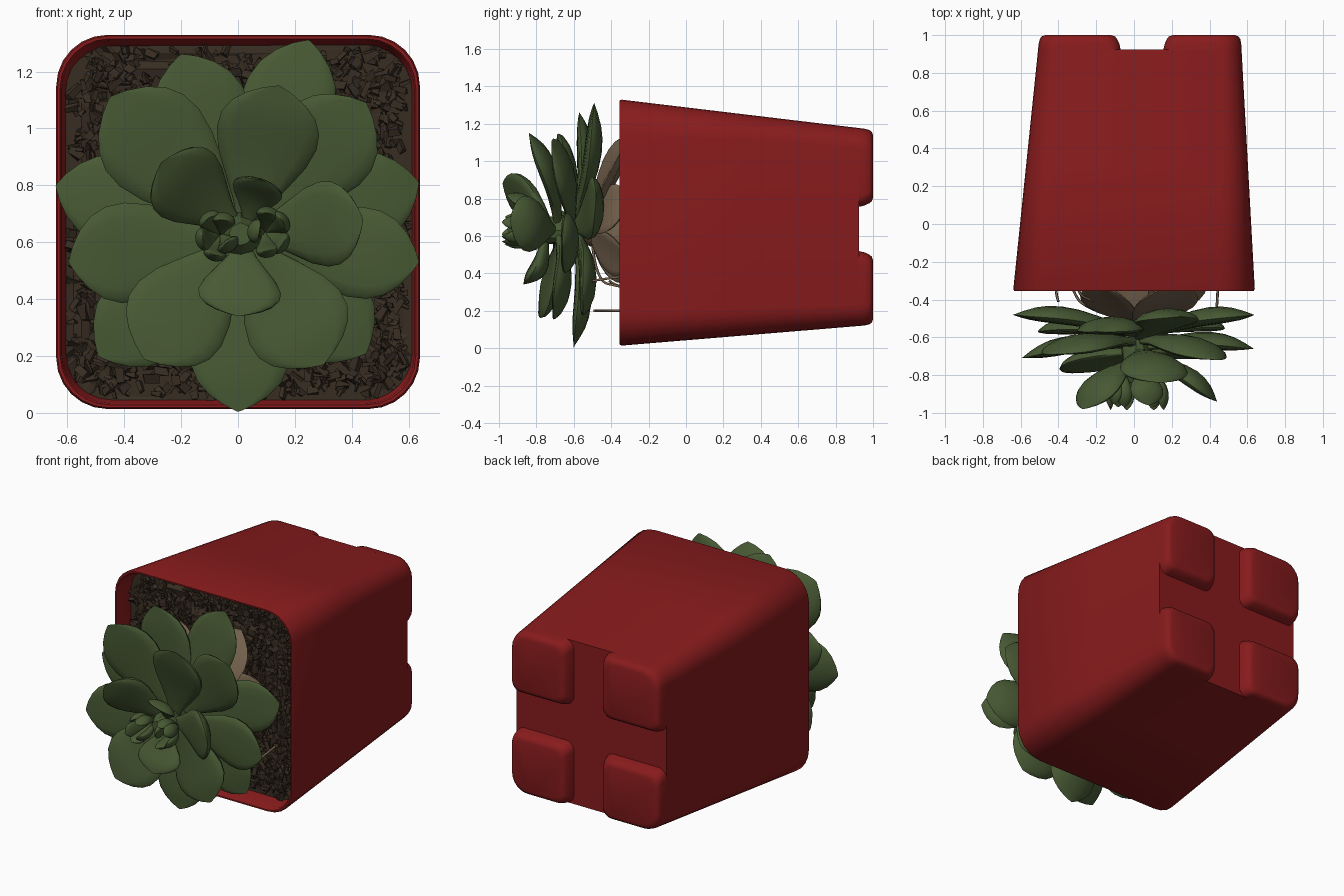
import bpy, bmesh, math, random
from mathutils import Vector, Matrix, Euler

if "Cube" in bpy.data.objects:
    bpy.data.objects.remove(bpy.data.objects["Cube"])

random.seed(7)


def material(name, rgb):
    m = bpy.data.materials.new(name)
    m.diffuse_color = (*rgb, 1)
    m.use_nodes = True
    m.node_tree.nodes["Principled BSDF"].inputs["Base Color"].default_value = m.diffuse_color
    return m


RED = material("red plastic", (0.245, 0.011, 0.012))
GREEN = material("leaf green", (0.064, 0.101, 0.034))
SOIL = material("dark soil", (0.039, 0.026, 0.016))
TAN = material("dry tan", (0.185, 0.128, 0.079))


def finish(name, bm, mat, angle=40):
    bmesh.ops.recalc_face_normals(bm, faces=bm.faces)
    me = bpy.data.meshes.new(name)
    bm.to_mesh(me)
    bm.free()
    me.materials.append(mat)
    ob = bpy.data.objects.new(name, me)
    bpy.context.collection.objects.link(ob)
    if angle:
        bpy.ops.object.select_all(action='DESELECT')
        ob.select_set(True)
        bpy.context.view_layer.objects.active = ob
        bpy.ops.object.shade_smooth_by_angle(angle=math.radians(angle))
    return ob


def loft(bm, sections):
    """Skin a list of equal-length point rings and cap both ends."""
    rings = [[bm.verts.new(p) for p in s] for s in sections]
    n = len(rings[0])
    for a, b in zip(rings, rings[1:]):
        for i in range(n):
            j = (i + 1) % n
            bm.faces.new((a[i], a[j], b[j], b[i]))
    bm.faces.new(rings[0])
    bm.faces.new(rings[-1])


def rounded_rect(y, x0, x1, z0, z1, radii, steps=6):
    """Ring in the xz plane; radii order: right-top, left-top, left-bottom, right-bottom."""
    pts = []
    for k, (cx, cz, sx, sz) in enumerate(((x1, z1, -1, -1), (x0, z1, 1, -1),
                                          (x0, z0, 1, 1), (x1, z0, -1, 1))):
        r = radii[k]
        for s in range(steps + 1):
            a = math.pi / 2 * (k + s / steps)
            pts.append(Vector((cx + sx * r + r * math.cos(a), y,
                               cz + sz * r + r * math.sin(a))))
    return pts


# Pot outline, tapering from the rim (y=-0.355) to the bottom (y=1)
def pot_bounds(y, inset=0.0):
    t = (y + 0.355) / 1.355
    mix = lambda a, b: a + (b - a) * t
    return (mix(-0.64, -0.50) + inset, mix(0.64, 0.565) - inset,
            mix(0.013, 0.125) + inset, mix(1.33, 1.168) - inset, mix(0.18, 0.11))


def pot_ring(y, inset=0.0):
    *b, r = pot_bounds(y, inset)
    return rounded_rect(y, *b, [r - inset * 0.5] * 4)


bm = bmesh.new()
loft(bm, [pot_ring(0.925), pot_ring(0.3), pot_ring(-0.345), pot_ring(-0.355, 0.006),
          pot_ring(-0.355, 0.015), pot_ring(-0.345, 0.02), pot_ring(-0.1, 0.024)])
finish("pot", bm, RED)

# Four feet separated by a cross-shaped channel
for right in (0, 1):
    for top in (0, 1):
        bm = bmesh.new()
        rings = []
        for y, inset, gap in ((0.92, 0, 0), (0.955, 0, 0.008), (0.98, 0.004, 0.02),
                              (0.993, 0.012, 0.03), (1.0, 0.03, 0.05)):
            x0, x1, z0, z1, r = pot_bounds(y, inset)
            if right:
                x0 = 0.155 + gap
            else:
                x1 = -0.07 - gap
            if top:
                z0 = 0.755 + gap
            else:
                z1 = 0.52 - gap
            radii = [0.06] * 4
            radii[{(1, 1): 0, (0, 1): 1, (0, 0): 2, (1, 0): 3}[right, top]] = r
            rings.append(rounded_rect(y, x0, x1, z0, z1, radii))
        loft(bm, rings)
        finish("pot_foot", bm, RED)

# Soil bed with a rough surface
bm = bmesh.new()
edge = rounded_rect(-0.22, *pot_bounds(-0.22, 0.02)[:4], [0.16] * 4, 12)
mid = Vector((0, -0.22, 0.67))
rings = []
for i in range(22):
    f = 1 - i / 22
    rings.append([mid + (p - mid) * f + Vector((0, random.uniform(-0.02, 0.02), 0)) for p in edge])
loft(bm, rings)
finish("soil", bm, SOIL, 0)

# Loose bark chips over the soil
bm = bmesh.new()
for _ in range(1700):
    pos = Vector((random.uniform(-0.59, 0.59), random.uniform(-0.25, -0.215), random.uniform(0.06, 1.28)))
    if math.hypot(max(0, abs(pos.x) - 0.45), max(0, abs(pos.z - 0.67) - 0.46)) > 0.145:
        continue
    rot = Euler((random.uniform(-0.5, 0.5), random.uniform(0, 6.3), random.uniform(-0.5, 0.5)))
    size = Vector((random.uniform(0.015, 0.06), random.uniform(0.008, 0.025), random.uniform(0.01, 0.03)))
    made = bmesh.ops.create_cube(bm, size=1, matrix=Matrix.LocRotScale(pos, rot, size))
    for v in made["verts"]:
        v.co += Vector([random.uniform(-0.006, 0.006) for _ in range(3)])
finish("soil_chips", bm, SOIL, 0)

# Leaf outline: (position along leaf, relative width)
OUTLINE = ((0, .22), (.12, .36), (.28, .62), (.45, .88), (.6, 1), (.72, .98),
           (.82, .84), (.9, .6), (.96, .31), (.99, .1), (1, .02))


def leaf(name, base, tip, width, mat=GREEN, thick=0.075, cup=0.07, bend=0.03):
    base, tip = Vector(base), Vector(tip)
    axis = tip - base
    d = axis.normalized()
    up = Vector((-d.x * 0.4, -1, -d.z * 0.4))
    up = (up - d * up.dot(d)).normalized()
    side = d.cross(up)
    bm = bmesh.new()
    rings = []
    for t, w in OUTLINE:
        c = base + axis * t - up * bend * math.sin(math.pi * t)
        h = thick * min(1, w * 0.6 + 0.35) * (1 - t ** 8)
        ring = []
        for k in range(16):
            a = math.tau * k / 16
            s = math.cos(a) * w * width / 2
            n = math.sin(a) * h * (0.4 if math.sin(a) > 0 else 0.6)
            ring.append(c + side * s + up * (n + cup * abs(s) * abs(math.cos(a)) * 1.2))
        rings.append(ring)
    loft(bm, rings)
    return finish(name, bm, mat, 50)


# Rosette: tip x, y, z, base depth, width
ROSETTE = (
    (-0.20, -0.57, 1.26, -0.58, .34), (0.25, -0.49, 1.31, -0.60, .33),
    (-0.64, -0.48, 0.80, -0.58, .32), (0.635, -0.48, 0.81, -0.59, .33),
    (-0.49, -0.57, 0.20, -0.58, .34), (0.45, -0.55, 0.21, -0.58, .34),
    (0.0, -0.60, 0.005, -0.58, .35), (-0.45, -0.69, 1.11, -0.63, .39),
    (0.45, -0.72, 1.09, -0.62, .36), (-0.595, -0.71, 0.53, -0.64, .35),
    (0.635, -0.66, 0.53, -0.65, .32), (-0.33, -0.79, 0.19, -0.68, .37),
    (0.30, -0.71, 0.17, -0.68, .37), (0.145, -0.84, 1.15, -0.69, .36),
    (0.44, -0.94, 0.68, -0.72, .30), (-0.27, -0.98, 0.88, -0.74, .29),
    (0.0, -0.87, 0.34, -0.76, .29), (0.08, -0.96, 0.82, -0.78, .18))
for x, y, z, by, w in ROSETTE:
    out = Vector((x - 0.02, 0, z - 0.63)).normalized() * 0.05
    leaf("leaf", (0.02 + out.x, by, 0.63 + out.z), (x, y, z), w,
         thick=0.1 if w > 0.2 else 0.06)

# Two young buds in the middle
for bx, bz in ((-0.08, 0.625), (0.12, 0.635)):
    for k in range(5):
        a = math.tau * k / 5 + bx * 5
        cx, cz = math.cos(a), math.sin(a)
        leaf("bud_leaf", (bx * 0.8 + cx * 0.01, -0.78, bz + cz * 0.01),
             (bx + cx * 0.045, -0.985 + 0.015 * (k % 3), bz + cz * 0.07),
             0.085, thick=0.05, bend=0.02)


# Stem, brown below and green in the heart of the rosette
def stem(name, profile, mat):
    bm = bmesh.new()
    loft(bm, [[(0.01 + r * math.cos(math.tau * k / 12) * random.uniform(.85, 1.1), y,
                0.63 + r * math.sin(math.tau * k / 12) * random.uniform(.85, 1.1))
               for k in range(12)] for y, r in profile])
    finish(name, bm, mat, 25)


stem("stem", ((-0.2, .16), (-0.3, .15), (-0.38, .13), (-0.46, .1), (-0.54, .075), (-0.6, .06)), TAN)
stem("rosette_heart", ((-0.56, .06), (-0.66, .08), (-0.78, .075), (-0.84, .04)), GREEN)

# Withered leaves around the stem
for x, y, z, w in ((0.24, -0.31, 1.12, .34), (-0.22, -0.31, 1.06, .28), (0.38, -0.30, 0.8, .26),
                   (0.33, -0.30, 0.45, .24), (-0.12, -0.31, 0.36, .22), (-0.24, -0.31, 0.62, .2)):
    leaf("dry_leaf", (0.02, -0.52, 0.63), (x, y, z), w, TAN, 0.06, 0.15, -0.02)

# Thin dry roots
for path in (((-0.42, -0.2, .3), (-0.42, -0.36, .32), (-0.40, -0.41, .36)),
             ((-0.36, -0.2, .2), (-0.33, -0.36, .2), (-0.25, -0.45, .2), (-0.1, -0.49, .2)),
             ((0.44, -0.2, .4), (0.45, -0.38, .38), (0.43, -0.5, .36)),
             ((-0.3, -0.2, .95), (-0.32, -0.36, 1.0), (-0.2, -0.42, .9), (-0.02, -0.45, .7)),
             ((0.1, -0.2, .3), (0.12, -0.36, .33), (0.06, -0.48, .36), (0.02, -0.5, .55))):
    cu = bpy.data.curves.new("root", 'CURVE')
    cu.dimensions = '3D'
    cu.bevel_depth = 0.007
    cu.bevel_resolution = 1
    cu.use_fill_caps = True
    sp = cu.splines.new('NURBS')
    sp.points.add(len(path) - 1)
    sp.use_endpoint_u = True
    sp.order_u = 3
    for p, co in zip(sp.points, path):
        p.co = (*co, 1)
    cu.materials.append(TAN)
    bpy.context.collection.objects.link(bpy.data.objects.new("root", cu))
